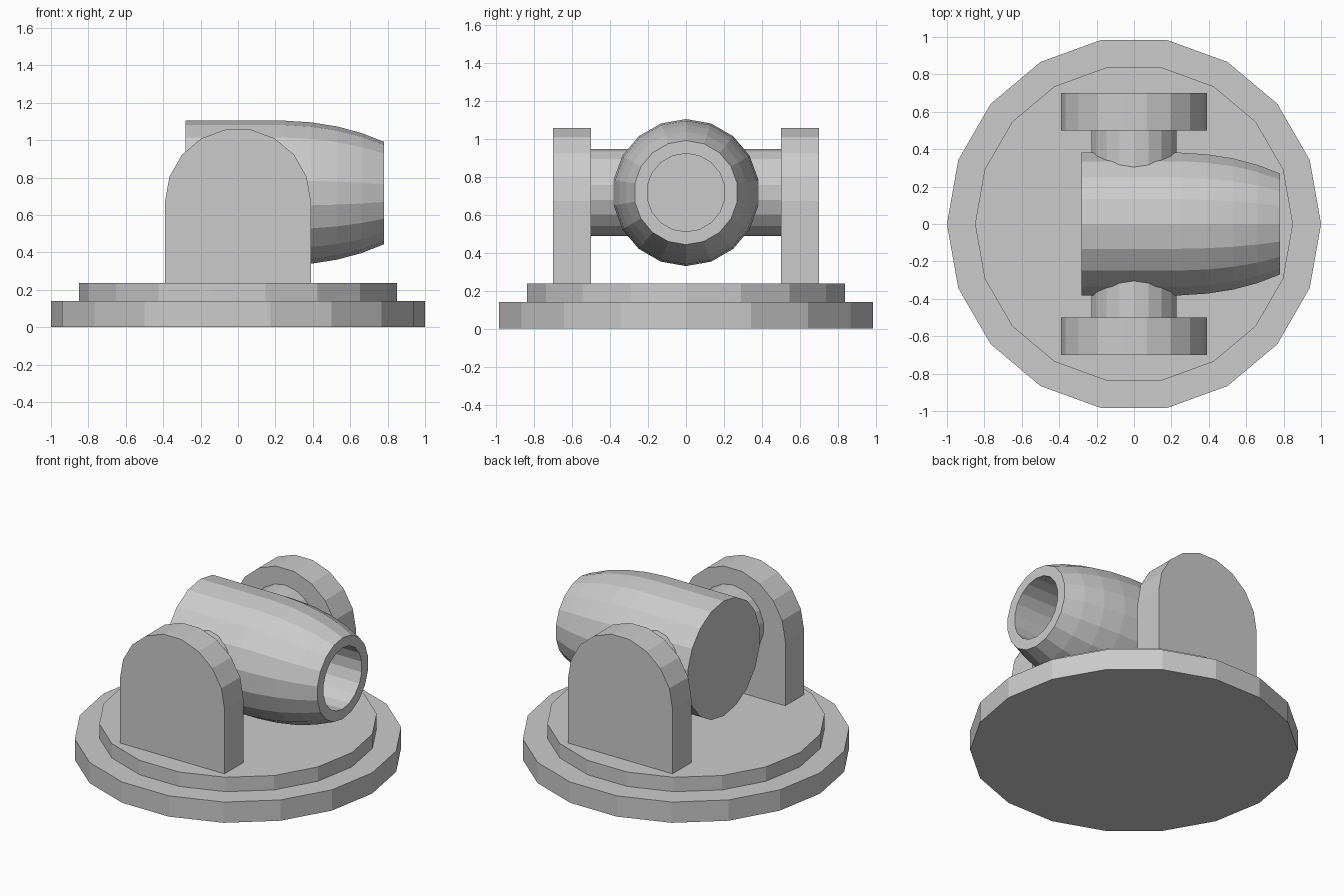
import bpy, bmesh
from math import cos, sin, radians, tau

if "Cube" in bpy.data.objects:
    bpy.data.objects.remove(bpy.data.objects["Cube"])

SIDES = 18
AXIS_Z = 0.717   # height of the barrel and pivot axis


def make_object(name, bm):
    bmesh.ops.recalc_face_normals(bm, faces=bm.faces)
    mesh = bpy.data.meshes.new(name)
    bm.to_mesh(mesh)
    bm.free()
    obj = bpy.data.objects.new(name, mesh)
    bpy.context.collection.objects.link(obj)
    return obj


def lathe(name, profile, place):
    """Loft rings of (distance, radius) and cap both ends; place maps to xyz."""
    bm = bmesh.new()
    rings = []
    for d, r in profile:
        rings.append([bm.verts.new(place(d, r * cos(tau * i / SIDES), r * sin(tau * i / SIDES)))
                      for i in range(SIDES)])
    for a, b in zip(rings, rings[1:]):
        for i in range(SIDES):
            j = (i + 1) % SIDES
            bm.faces.new((a[i], a[j], b[j], b[i]))
    bm.faces.new(rings[0])
    bm.faces.new(rings[-1])
    return make_object(name, bm)


def extrude_y(name, outline, y0, y1):
    bm = bmesh.new()
    face = bm.faces.new([bm.verts.new((x, y0, z)) for x, z in outline])
    new = bmesh.ops.extrude_face_region(bm, geom=[face])["geom"]
    verts = [g for g in new if isinstance(g, bmesh.types.BMVert)]
    bmesh.ops.translate(bm, verts=verts, vec=(0, y1 - y0, 0))
    return make_object(name, bm)


# Stepped round base
for name, radius, z0, z1 in (("base_plate", 1.0, 0.0, 0.14),
                             ("base_step", 0.85, 0.14, 0.237)):
    lathe(name, [(z0, radius), (z1, radius)], lambda d, u, v: (u, v, d))

# Hollow barrel: outer skin, muzzle rim, then bore
lathe("barrel",
      [(-0.28, 0.387), (0.25, 0.387), (0.39, 0.378), (0.53, 0.356),
       (0.66, 0.321), (0.78, 0.274), (0.78, 0.206), (0.28, 0.206)],
      lambda d, u, v: (d, v, AXIS_Z + u))

# Arched side brackets and the pivot stubs they carry
arch = [(0.39 * cos(radians(a)), 0.672 + 0.39 * sin(radians(a))) for a in range(0, 181, 20)]
outline = arch + [(-0.39, 0.237), (0.39, 0.237)]
for side, s in (("front", -1), ("back", 1)):
    extrude_y(side + "_bracket", outline, 0.5 * s, 0.7 * s)
    lathe(side + "_pivot", [(0.25 * s, 0.23), (0.5 * s, 0.23)],
          lambda d, u, v: (v, d, AXIS_Z + u))
